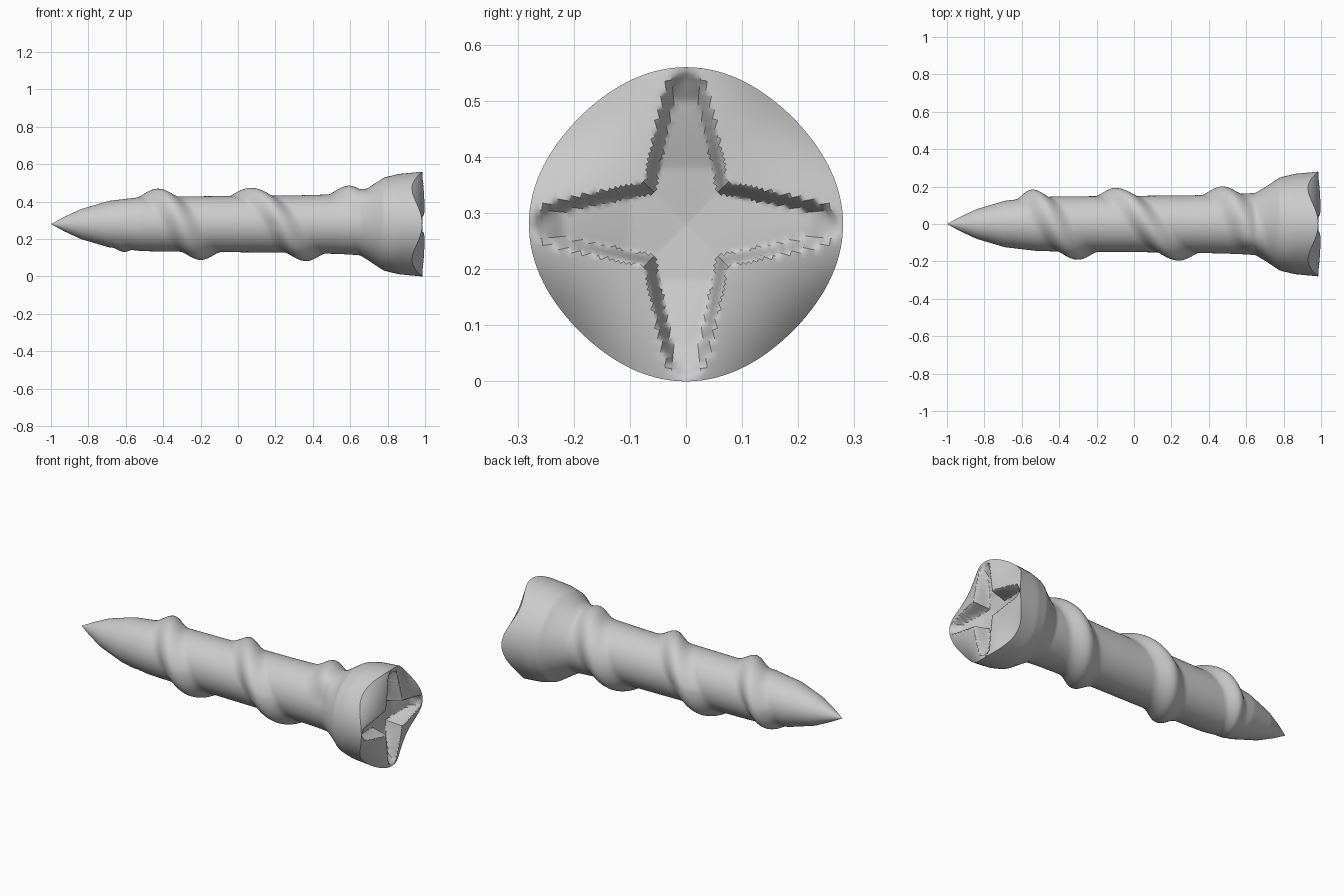
import bpy, bmesh, math

if "Cube" in bpy.data.objects:
    bpy.data.objects.remove(bpy.data.objects["Cube"])

CZ, SEG, RINGS, CAP = 0.28, 128, 170, 40

PROFILE = [(-1, 0.0), (-0.93, 0.038), (-0.84, 0.08), (-0.69, 0.124), (-0.52, 0.144),
           (-0.4, 0.147), (0.3, 0.153), (0.55, 0.16), (0.65, 0.166), (0.7, 0.196),
           (0.78, 0.249), (0.86, 0.268), (0.985, 0.28)]
# x position of the thread crest at every quarter turn
THREAD = [(-1, -0.66), (0, -0.62), (1, -0.55), (2, -0.43), (3, -0.3), (4, -0.2), (5, -0.1),
          (6, 0.07), (7, 0.24), (8, 0.36), (9, 0.47), (10, 0.59), (11, 0.67)]


def lerp_table(table, t):
    if t <= table[0][0]:
        return table[0][1]
    for (a, va), (b, vb) in zip(table, table[1:]):
        if t <= b:
            return va + (vb - va) * (t - a) / (b - a)
    return table[-1][1]


def smooth(a, b, t):
    t = min(1, max(0, (t - a) / (b - a)))
    return t * t * (3 - 2 * t)


# raised helical thread height
def thread(x, quarter):
    best = 0
    for k in range(-1, 3):
        q = quarter + 4 * k
        if -0.5 < q < 10.8:
            w = 0.045 + 0.065 * smooth(-0.5, 2, q)
            d = abs(x - lerp_table(THREAD, q))
            if d < w:
                fade = smooth(-0.6, 1, q) * (1 - smooth(10.2, 10.8, q))
                best = max(best, 0.043 * fade * 0.5 * (1 + math.cos(math.pi * d / w)))
    return best


# head end: four domed lobes around a cross recess
def face_x(y, z, s, rim):
    along, across = max(abs(y), abs(z)), min(abs(y), abs(z))
    top = 1 - (1 - rim) * s ** 4
    outer = lerp_table([(0, 0.08), (0.08, 0.072), (0.25, 0.036), (0.28, 0.002)], along)
    inner = lerp_table([(0, 0.08), (0.06, 0.055), (0.25, 0.018), (0.28, 0.0)], along)
    depth = lerp_table([(0, 0.1), (0.1, 0.09), (0.22, 0.05), (0.28, 0)], along)
    return top - depth * (1 - smooth(inner, outer, across))


bm = bmesh.new()
rows = []
for i in range(1, RINGS + 1):
    x0 = -1 + 1.985 * i / RINGS
    row = []
    for j in range(SEG):
        a = 2 * math.pi * j / SEG          # 0 = down, quarter turn = +y
        diag = math.sin(2 * a) ** 2
        r = lerp_table(PROFILE, x0) + thread(x0, 4 * j / SEG)
        x = x0
        if x0 > 0.75:
            t = (x0 - 0.75) / 0.235
            x -= 0.055 * diag * t
            r -= 0.011 * diag * t
        row.append(bm.verts.new((x, r * math.sin(a), CZ - r * math.cos(a))))
    rows.append(row)
rim = [v.co.copy() for v in rows[-1]]
for i in range(1, CAP):
    s = 1 - i / CAP
    row = []
    for c in rim:
        y, z = c.y * s, (c.z - CZ) * s
        row.append(bm.verts.new((face_x(y, z, s, c.x), y, CZ + z)))
    rows.append(row)
for a, b in zip(rows, rows[1:]):
    for j in range(SEG):
        k = (j + 1) % SEG
        bm.faces.new((a[j], a[k], b[k], b[j]))
# point and recess centre
tip = bm.verts.new((-1, 0, CZ))
mid = bm.verts.new((0.9, 0, CZ))
for j in range(SEG):
    k = (j + 1) % SEG
    bm.faces.new((tip, rows[0][k], rows[0][j]))
    bm.faces.new((mid, rows[-1][j], rows[-1][k]))
bmesh.ops.recalc_face_normals(bm, faces=bm.faces)

mesh = bpy.data.meshes.new("screw")
bm.to_mesh(mesh)
bm.free()
obj = bpy.data.objects.new("screw", mesh)
bpy.context.collection.objects.link(obj)
bpy.context.view_layer.objects.active = obj
obj.select_set(True)
bpy.ops.object.shade_smooth_by_angle(angle=math.radians(40))
